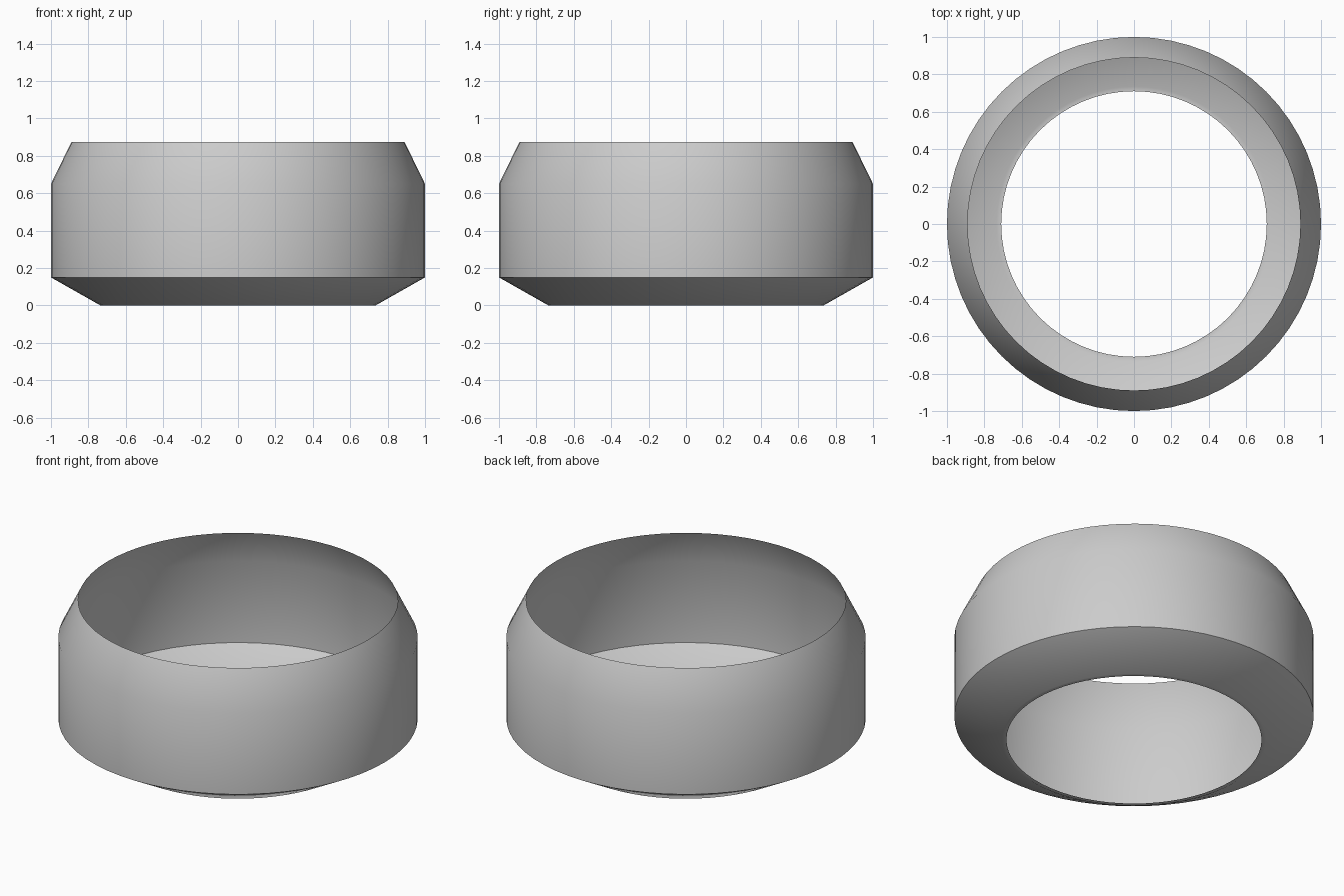
import bpy
import bmesh
from math import radians, tau
from mathutils import Vector

cube = bpy.data.objects.get("Cube")
if cube:
    bpy.data.objects.remove(cube, do_unlink=True)

# Plain grey material
COLOUR = (0.6, 0.6, 0.6, 1.0)
grey = bpy.data.materials.new("plain_grey")
grey.use_nodes = True
grey.diffuse_color = COLOUR
grey.node_tree.nodes["Principled BSDF"].inputs["Base Color"].default_value = COLOUR

# Thin shell profile (radius, height): flat lip, flared base, wall, tapered top
PROFILE = [(0.71, 0), (0.735, 0), (1, 0.15), (1, 0.65), (0.89, 0.875)]
SEGMENTS = 64

bm = bmesh.new()
verts = [bm.verts.new((r, 0, z)) for r, z in PROFILE]
edges = [bm.edges.new(pair) for pair in zip(verts, verts[1:])]
bmesh.ops.spin(bm, geom=verts + edges, cent=(0, 0, 0), axis=(0, 0, 1),
               angle=tau, steps=SEGMENTS, use_merge=True)
bmesh.ops.remove_doubles(bm, verts=bm.verts[:], dist=0.0001)

# Point every face outward, and the flat lip downward
bm.normal_update()
for face in bm.faces:
    centre = face.calc_center_median()
    outward = Vector((centre.x, centre.y, -1 if centre.z < 0.1 else 0))
    if face.normal.dot(outward) < 0:
        face.normal_flip()

mesh = bpy.data.meshes.new("ring_shell")
bm.to_mesh(mesh)
bm.free()
mesh.materials.append(grey)

ring = bpy.data.objects.new("ring_shell", mesh)
bpy.context.collection.objects.link(ring)
bpy.ops.object.select_all(action='DESELECT')
ring.select_set(True)
bpy.context.view_layer.objects.active = ring
bpy.ops.object.shade_smooth_by_angle(angle=radians(40))
